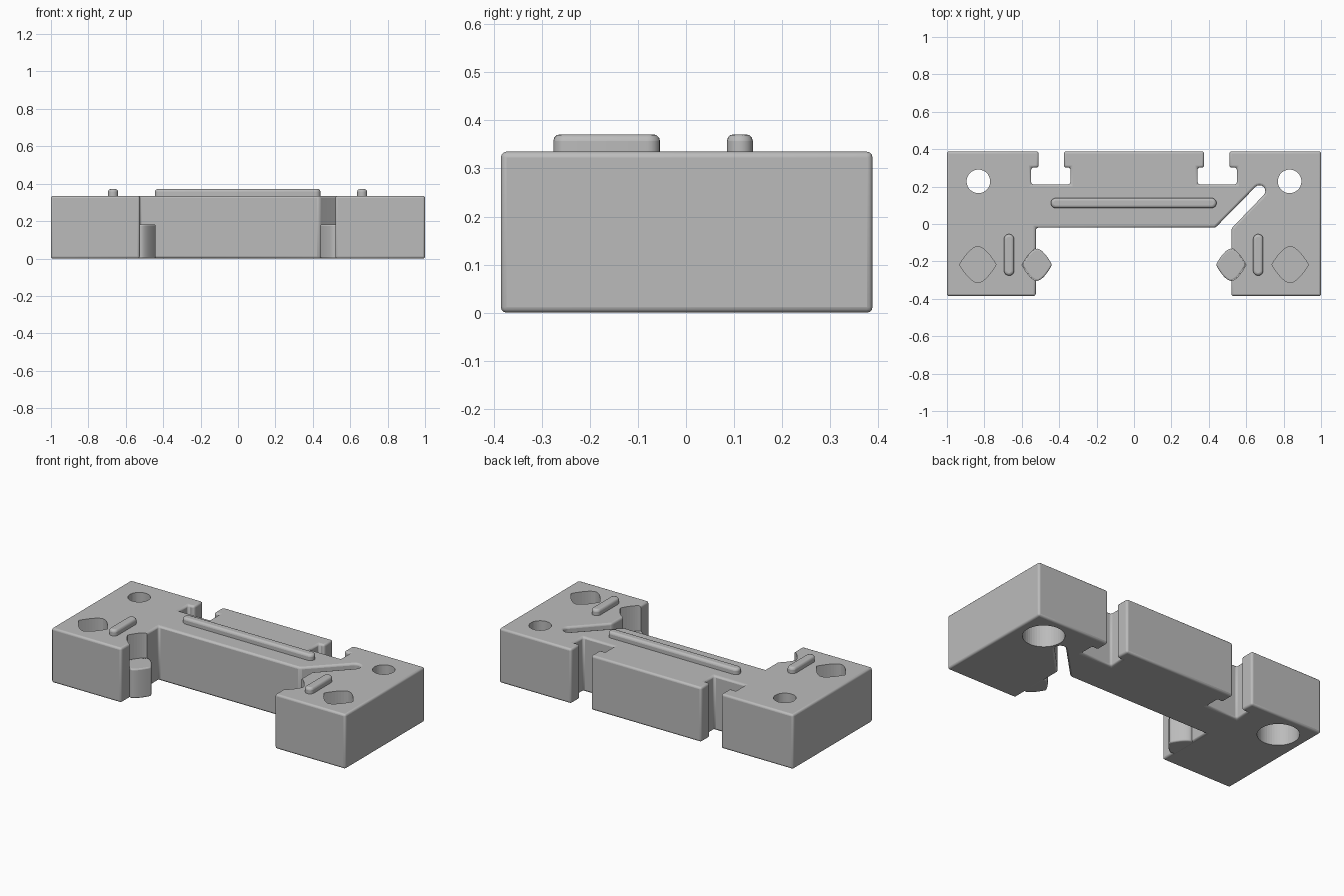
import bpy, bmesh, math

if "Cube" in bpy.data.objects:
    bpy.data.objects.remove(bpy.data.objects["Cube"])

grey = bpy.data.materials.new("plain_grey")
grey.use_nodes = True
COLOUR = (0.5, 0.5, 0.5, 1)
grey.diffuse_color = COLOUR
grey.node_tree.nodes["Principled BSDF"].inputs["Base Color"].default_value = COLOUR

TOP = 0.335
FLOOR = 0.18


def prism(name, outline, z0, z1, bevel=0.0, limit=40):
    """Extrude a flat outline from z0 to z1 and round its sharp edges."""
    mesh = bpy.data.meshes.new(name)
    bm = bmesh.new()
    face = bm.faces.new([bm.verts.new((x, y, z0)) for x, y in outline])
    up = bmesh.ops.extrude_face_region(bm, geom=[face])["geom"]
    bmesh.ops.translate(bm, vec=(0, 0, z1 - z0),
                        verts=[v for v in up if isinstance(v, bmesh.types.BMVert)])
    bmesh.ops.recalc_face_normals(bm, faces=bm.faces)
    bm.to_mesh(mesh)
    bm.free()
    obj = bpy.data.objects.new(name, mesh)
    bpy.context.collection.objects.link(obj)
    mesh.materials.append(grey)
    if bevel:
        mod = obj.modifiers.new("rounding", "BEVEL")
        mod.width, mod.segments = bevel, 3
        mod.limit_method, mod.angle_limit = "ANGLE", math.radians(limit)
    return obj


def arc(cx, cy, r, start, end, n):
    return [(cx + r * math.cos(math.radians(start + (end - start) * i / n)),
             cy + r * math.sin(math.radians(start + (end - start) * i / n)))
            for i in range(n + 1)]


def circle(cx, cy, r):
    return arc(cx, cy, r, 0, 360, 48)[:-1]


def eye(cx, cy, a, b, n=16):
    """Outline with rounded long sides and a point at each end."""
    ts = [-1 + 2 * i / n for i in range(n + 1)]
    upper = [(cx + a * t, cy + b * (1 - abs(t) ** 1.7)) for t in ts]
    return upper + [(x, 2 * cy - y) for x, y in reversed(upper[1:-1])]


def smooth(obj):
    bpy.ops.object.select_all(action="DESELECT")
    obj.select_set(True)
    bpy.context.view_layer.objects.active = obj
    bpy.ops.object.shade_smooth_by_angle(angle=math.radians(35))


def cut(body, cutter):
    mod = body.modifiers.new(cutter.name, "BOOLEAN")
    mod.operation, mod.solver, mod.object = "DIFFERENCE", "EXACT", cutter
    cutter.hide_render = True
    cutter.hide_set(True)


# Body outline: two end blocks, a bridge, two T slots and a diagonal slit
def t_slot(s):
    side = [(s * 0.51, 0.388), (s * 0.51, 0.302), (s * 0.55, 0.302), (s * 0.55, 0.212),
            (s * 0.34, 0.212), (s * 0.34, 0.302), (s * 0.375, 0.302), (s * 0.375, 0.388)]
    return side if s > 0 else side[::-1]


slit_end = arc(0.671, 0.176, 0.031, -45, 135, 8)
outline = ([(-1, -0.385), (-0.525, -0.385), (-0.525, -0.02), (0.435, -0.02)]
           + slit_end[::-1]
           + [(0.52, -0.025), (0.52, -0.385), (1, -0.385), (1, 0.388)]
           + t_slot(1) + t_slot(-1) + [(-1, 0.388)])
body = prism("body", outline, 0, TOP, 0.012)

for s, side in ((-1, "right"), (1, "left")):
    # Stepped screw hole
    cut(body, prism(side + "_hole_cutter", circle(s * 0.832, 0.228, 0.063), -0.1, 0.5))
    cut(body, prism(side + "_counterbore_cutter", circle(s * 0.832, 0.228, 0.116), -0.1, 0.2))
    # Outer pocket and the inner pocket that opens to the gap
    cut(body, prism(side + "_outer_pocket_cutter",
                    eye(s * 0.835, -0.217, 0.098, 0.097), FLOOR, 0.5))
    cut(body, prism(side + "_inner_pocket_cutter",
                    eye(s * 0.518, -0.218, 0.081, 0.087), FLOOR, 0.5))
    # Pin under the inner pocket
    smooth(prism(side + "_pin", eye(s * 0.518, -0.218, 0.08, 0.086), 0.001, FLOOR + 0.002, 0.008))
smooth(body)


# Raised ribs with round ends
def rib(name, cx, cy, half_x, half_y):
    r = min(half_x, half_y)
    dx, dy = half_x - r, half_y - r
    turn = 0 if dx else 90
    d = dx + dy
    pts = arc(d, 0, r, -90, 90, 10) + arc(-d, 0, r, 90, 270, 10)
    if turn:
        pts = [(-y, x) for x, y in pts]
    smooth(prism(name, [(cx + x, cy + y) for x, y in pts], TOP - 0.02, 0.371, 0.014))


rib("long_rib", -0.002, 0.112, 0.443, 0.027)
rib("right_short_rib", -0.668, -0.165, 0.027, 0.111)
rib("left_short_rib", 0.664, -0.165, 0.027, 0.111)
